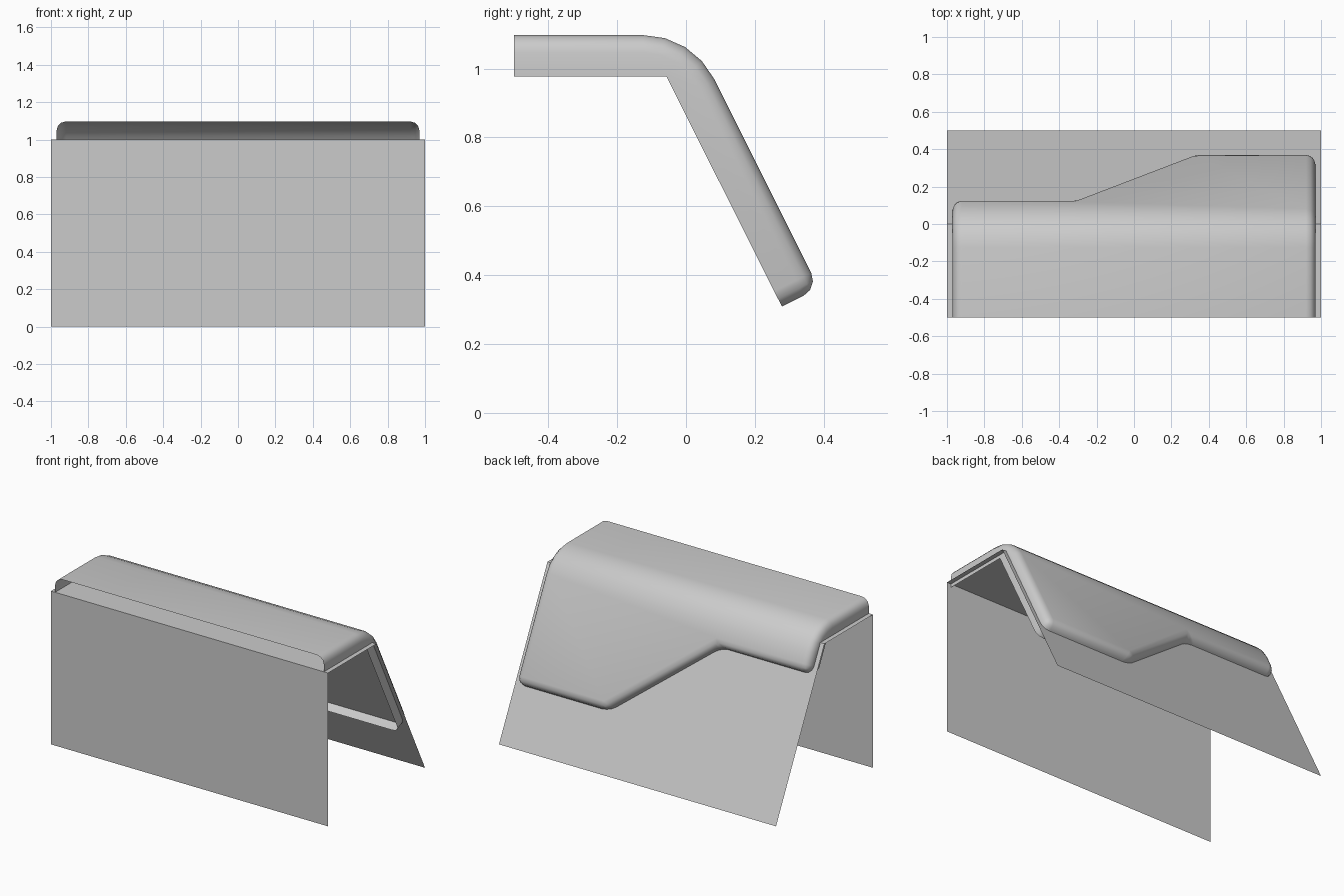
import bpy, bmesh, math
from mathutils import Vector

if "Cube" in bpy.data.objects:
    bpy.data.objects.remove(bpy.data.objects["Cube"])

grey = bpy.data.materials.new("plain grey")
grey.use_nodes = True
grey.diffuse_color = (0.6, 0.6, 0.6, 1)
grey.node_tree.nodes["Principled BSDF"].inputs["Base Color"].default_value = (0.6, 0.6, 0.6, 1)


def make_object(name, bm):
    mesh = bpy.data.meshes.new(name)
    bm.to_mesh(mesh)
    bm.free()
    obj = bpy.data.objects.new(name, mesh)
    bpy.context.collection.objects.link(obj)
    mesh.materials.append(grey)
    return obj


# Folded sheet: upright front, flat top, sloping back
bm = bmesh.new()
fold = [(-0.5, 0), (-0.5, 1), (0, 1), (0.5, 0)]
rows = [[bm.verts.new((x, y, z)) for x in (-1, 1)] for y, z in fold]
for a, b in zip(rows, rows[1:]):
    bm.faces.new((a[0], a[1], b[1], b[0]))
make_object("folded_sheet", bm)

# Draped cover: open shell with a skirt that passes through the sheet
HALF, THICK, TOP, ROUND = 0.97, 0.12, 1.097, 0.05
slope = math.atan(2)
down = Vector((0, math.cos(slope), -math.sin(slope)))
out = Vector((0, math.sin(slope), math.cos(slope)))


def on_slope(x, t, h):
    return Vector((x, 0, 1)) + down * t + out * h


bm = bmesh.new()

# Outer profile across the rounded fold, from the front edge to the slope
radius, mid_y = 0.231, -0.1245
profile = [(-0.5, TOP)]
for i in range(5):
    a = slope * i / 4
    profile.append((mid_y + radius * math.sin(a), TOP - radius + radius * math.cos(a)))
left = [bm.verts.new((-HALF, y, z)) for y, z in profile]
right = [bm.verts.new((HALF, y, z)) for y, z in profile]
for i in range(len(profile) - 1):
    bm.faces.new((left[i], right[i], right[i + 1], left[i + 1]))

# Stepped lower outline, upper rim and skirt hem
outline = [(-HALF, 0.195), (-0.32, 0.195), (0.32, 0.743), (HALF, 0.743)]
rim = [bm.verts.new(on_slope(x, t, THICK / 2)) for x, t in outline]
hem = [bm.verts.new(on_slope(x, t, -THICK / 2)) for x, t in outline]
bm.faces.new([left[-1], right[-1]] + rim[::-1])
for i in range(3):
    bm.faces.new((rim[i], rim[i + 1], hem[i + 1], hem[i]))

# Side skirts
for side, x, end in ((left, -HALF, 0), (right, HALF, -1)):
    front = bm.verts.new((x, -0.5, TOP - THICK))
    inner = bm.verts.new((x, -0.057, TOP - THICK))
    bm.faces.new(side + [rim[end], hem[end], inner, front])

# Round the rim and the skirt corners
bmesh.ops.recalc_face_normals(bm, faces=bm.faces)
if max(bm.faces, key=lambda f: f.calc_center_median().z).normal.z < 0:
    bmesh.ops.reverse_faces(bm, faces=bm.faces)
border = set(left + rim + right)
edges = [e for e in bm.edges if len(e.link_faces) == 2 and (
    any(v in hem for v in e.verts)
    or (set(e.verts) <= border
        and not (e.verts[0] in left and e.verts[1] in right)
        and not (e.verts[1] in left and e.verts[0] in right)))]
bmesh.ops.bevel(bm, geom=edges, offset=ROUND, offset_type='OFFSET',
                segments=3, profile=0.5, affect='EDGES', clamp_overlap=True)
cover = make_object("draped_cover", bm)
bpy.ops.object.select_all(action='DESELECT')
cover.select_set(True)
bpy.context.view_layer.objects.active = cover
bpy.ops.object.shade_smooth_by_angle(angle=math.radians(40))
